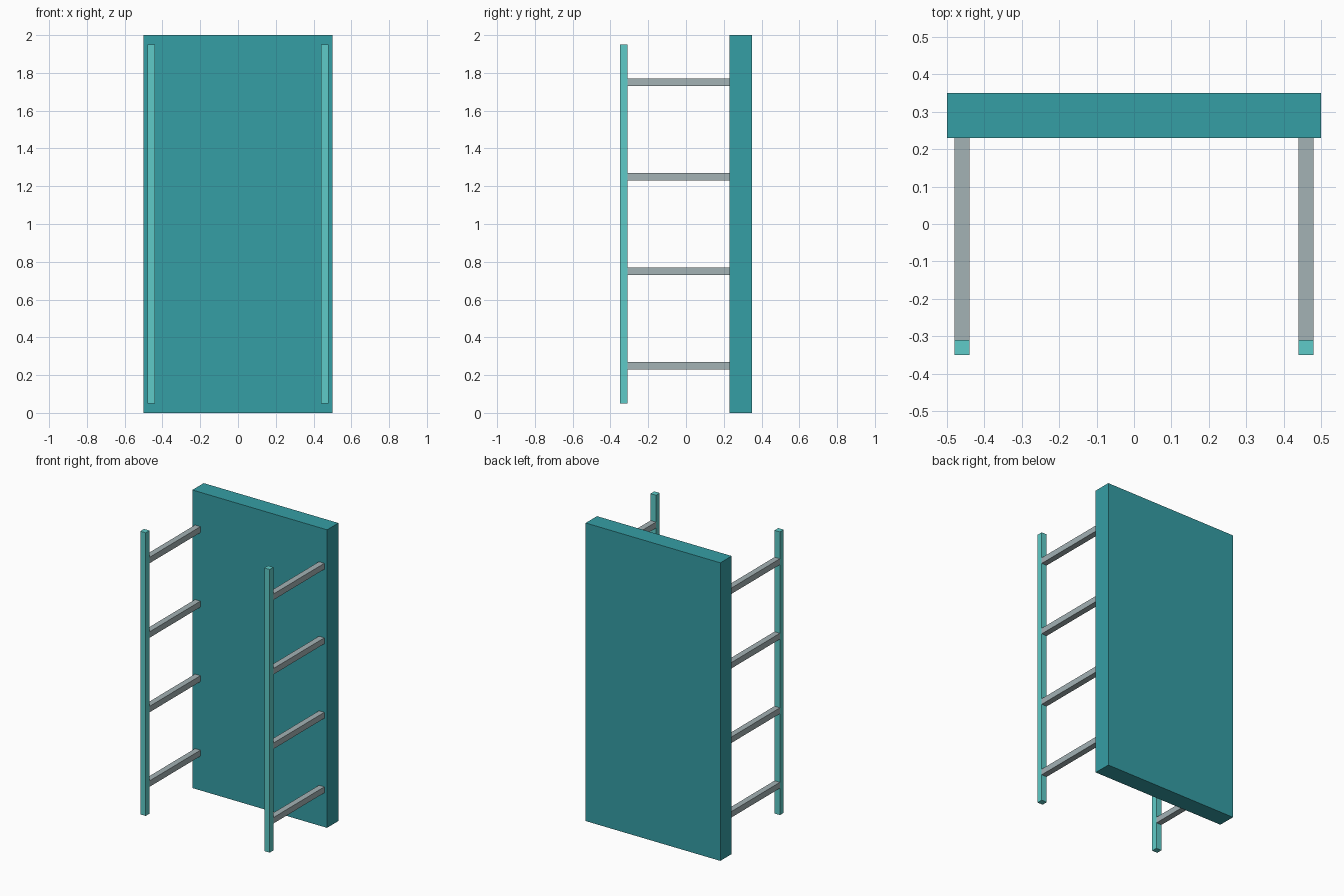
import bpy

if "Cube" in bpy.data.objects:
    bpy.data.objects.remove(bpy.data.objects["Cube"])


def material(name, rgb):
    m = bpy.data.materials.new(name)
    m.diffuse_color = (*rgb, 1)
    m.use_nodes = True
    m.node_tree.nodes["Principled BSDF"].inputs["Base Color"].default_value = m.diffuse_color
    return m


TEAL = material("teal", (0.036, 0.342, 0.376))
AQUA = material("light_aqua", (0.114, 0.597, 0.578))
GREY = material("cool_grey", (0.366, 0.445, 0.462))


def box(name, x, y, z, mat):
    """Box spanning the given (low, high) ranges."""
    spans = (x, y, z)
    bpy.ops.mesh.primitive_cube_add(size=1, location=[(a + b) / 2 for a, b in spans])
    ob = bpy.context.object
    ob.name = name
    ob.scale = [b - a for a, b in spans]
    bpy.ops.object.transform_apply(location=False, rotation=False, scale=True)
    ob.data.materials.append(mat)
    return ob


# Upright back panel
box("back_panel", (-0.5, 0.5), (0.23, 0.35), (0, 2), TEAL)

# Side ladders: one front post and four rungs running back to the panel
for side, cx in (("left", -0.46), ("right", 0.46)):
    xs = (cx - 0.02, cx + 0.02)
    box(f"{side}_post", xs, (-0.35, -0.31), (0.05, 1.95), AQUA)
    for i in range(4):
        z = 0.25 + 0.5 * i
        box(f"{side}_rung_{i + 1}", xs, (-0.31, 0.23), (z - 0.02, z + 0.02), GREY)
